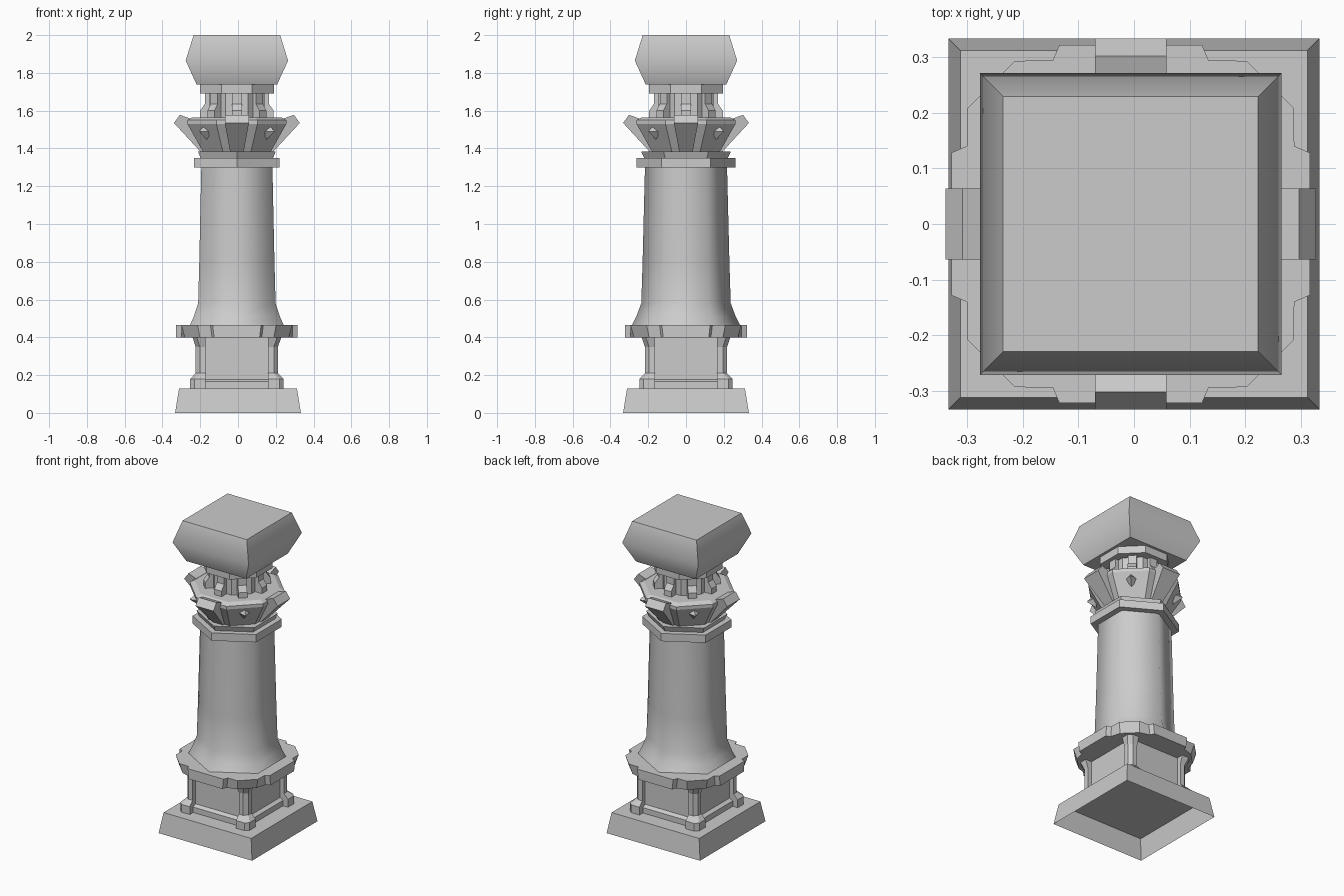
import bpy, bmesh, math
from mathutils import Matrix, Vector

cube = bpy.data.objects.get("Cube")
if cube:
    bpy.data.objects.remove(cube)

stone = bpy.data.materials.new("grey stone")
stone.use_nodes = True
stone.diffuse_color = (0.6, 0.6, 0.6, 1)
stone.node_tree.nodes["Principled BSDF"].inputs["Base Color"].default_value = stone.diffuse_color

SHIFT = -0.006  # everything above the plinth sits slightly off centre


def loft(name, outlines, smooth=None, bottom=True, turn=0, shift=SHIFT):
    """Skin a stack of matching outlines and cap the ends."""
    bm = bmesh.new()
    rings = [[bm.verts.new(p) for p in o] for o in outlines]
    n = len(rings[0])
    for a, b in zip(rings, rings[1:]):
        for i in range(n):
            j = (i + 1) % n
            bm.faces.new((a[i], a[j], b[j], b[i]))
    bm.faces.new(rings[-1])
    if bottom:
        bm.faces.new(rings[0][::-1])
    bmesh.ops.recalc_face_normals(bm, faces=bm.faces)
    bm.transform(Matrix.Translation((shift, 0, 0)) @ Matrix.Rotation(turn, 4, 'Z'))
    me = bpy.data.meshes.new(name)
    bm.to_mesh(me)
    bm.free()
    me.materials.append(stone)
    ob = bpy.data.objects.new(name, me)
    bpy.context.collection.objects.link(ob)
    if smooth:
        bpy.ops.object.select_all(action='DESELECT')
        ob.select_set(True)
        bpy.context.view_layer.objects.active = ob
        bpy.ops.object.shade_smooth_by_angle(angle=math.radians(smooth))
    return ob


def polygon(sides, apothem, z, phase=0.5):
    r = apothem / math.cos(math.pi / sides)
    return [(r * math.cos(math.tau * (i + phase) / sides),
             r * math.sin(math.tau * (i + phase) / sides), z) for i in range(sides)]


def column(name, sides, profile, **kw):
    return loft(name, [polygon(sides, r, z) for r, z in profile], **kw)


def plate(name, profile, half_width, turn):
    """Side profile of (out, z, width scale) extruded sideways, facing +x."""
    sides = [[(x, s * half_width * w, z) for x, z, w in profile] for s in (-1, 1)]
    return loft(name, sides, turn=turn)


# Plinth (hollow below) and pedestal
column("plinth", 4, [(0.333, 0), (0.312, 0.13)], bottom=False, shift=0)
column("pedestal_core", 4, [(0.19, 0.13), (0.19, 0.4)])
column("pedestal_skirt", 4, [(0.212, 0.13), (0.212, 0.165), (0.19, 0.178)])


def post_outline(outer, z, inner=0.165, cut=0.022):
    return [(inner, inner, z), (outer, inner, z), (outer, outer - cut, z),
            (outer - cut, outer, z), (inner, outer, z)]


for k in range(4):
    levels = [(0.247, 0.13), (0.247, 0.18), (0.218, 0.21), (0.218, 0.35), (0.235, 0.4)]
    loft(f"corner_post_{k + 1}", [post_outline(r, z) for r, z in levels], turn=k * math.pi / 2)


# Notched ledge
def ledge_outline(z, s):
    quarter = [(0.322, -0.128 * s), (0.322, 0.128 * s), (0.294, 0.14 * s),
               (0.293 * s, 0.208 * s), (0.208 * s, 0.293 * s), (0.14 * s, 0.294)]
    return [tuple(Matrix.Rotation(k * math.pi / 2, 3, 'Z') @ Vector((x, y, z)))
            for k in range(4) for x, y in quarter]


loft("ledge", [ledge_outline(0.4, 0.94), ledge_outline(0.465, 1)])

# Six-sided shaft with flared foot and collar
column("shaft", 6, [(0.25, 0.46), (0.228, 0.51), (0.205, 0.58), (0.199, 0.8),
                    (0.188, 1.31)], smooth=65)
column("shaft_collar", 6, [(0.226, 1.3), (0.226, 1.35)])
column("upper_collar", 6, [(0.192, 1.35), (0.206, 1.385)])

# Flared capital with four leaves and four diamond studs
column("capital", 8, [(0.178, 1.38), (0.262, 1.53), (0.262, 1.55), (0.235, 1.565)])
leaf = [(0.1, 1.38, 0.55), (0.19, 1.38, 0.55), (0.333, 1.535, 1),
        (0.302, 1.578, 1), (0.225, 1.55, 1), (0.1, 1.55, 1)]
for k in range(4):
    turn = k * math.pi / 2
    plate(f"leaf_{k + 1}", leaf, 0.064, turn)
    stud = [[(0.23, 0, 1.53), (0.2, -0.038, 1.50), (0.215, 0, 1.45), (0.2, 0.038, 1.50)],
            [(0.278, y, 1.49 + z) for y, z in ((0, 0.004), (-0.004, 0), (0, -0.004), (0.004, 0))]]
    stud[0] = [(0.225, y, 1.492 + z) for y, z in ((0, 0.045), (-0.04, 0), (0, -0.045), (0.04, 0))]
    loft(f"stud_{k + 1}", stud, turn=turn + math.pi / 4)

# Ribbed neck
column("neck", 8, [(0.145, 1.55), (0.145, 1.7)])
rib = [(0.1, 1.55, 1), (0.195, 1.55, 1), (0.195, 1.6, 1), (0.17, 1.635, 1),
       (0.17, 1.7, 1), (0.1, 1.7, 1)]
for k in range(8):
    plate(f"neck_rib_{k + 1}", rib, 0.026, k * math.pi / 4)
column("neck_band", 8, [(0.196, 1.69), (0.196, 1.742)])

# Cushion cap
column("cap", 4, [(0.213, 1.738), (0.271, 1.865), (0.229, 2.0)], smooth=55)
